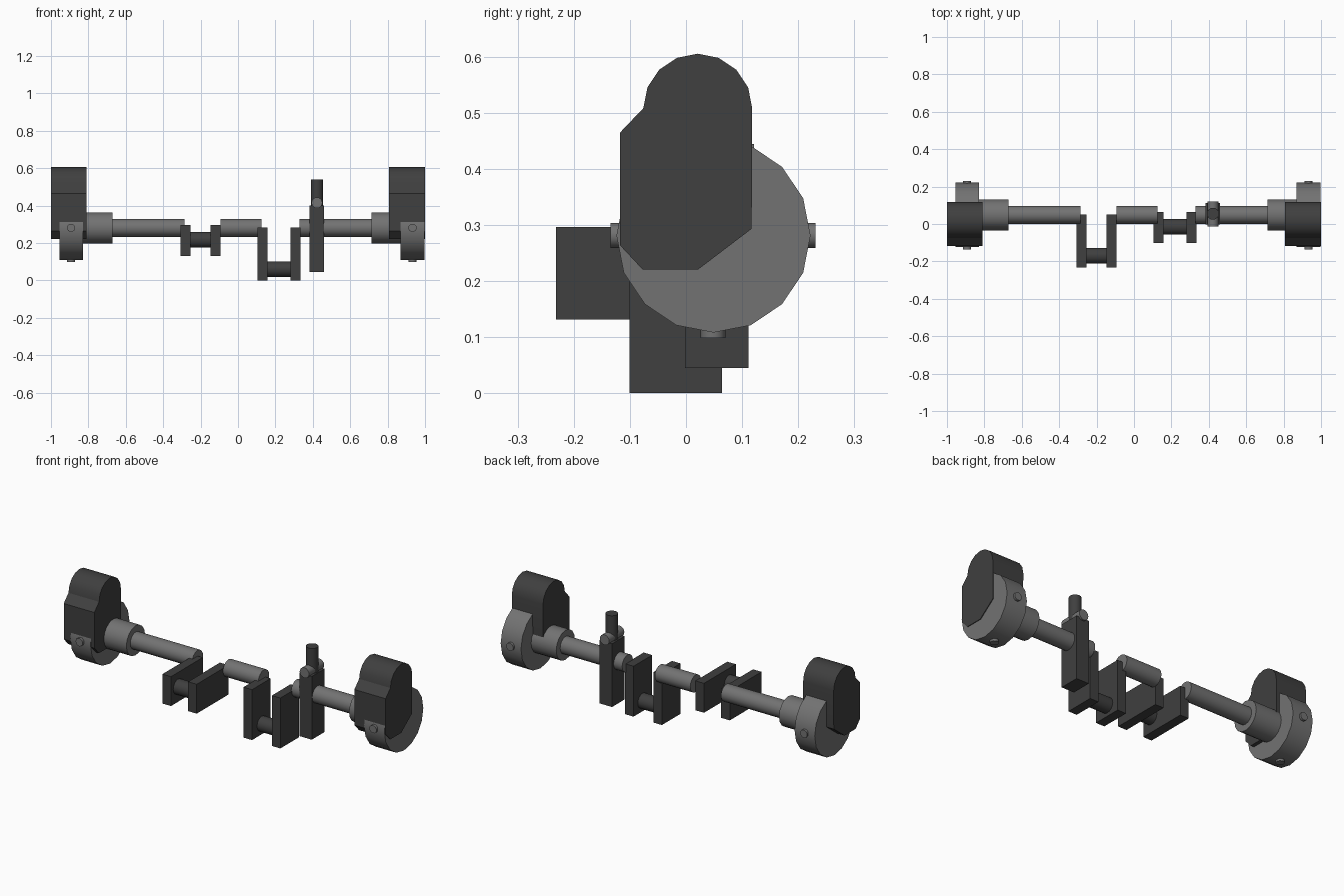
import bpy, bmesh
from math import pi, cos, sin

cube = bpy.data.objects.get("Cube")
if cube:
    bpy.data.objects.remove(cube, do_unlink=True)


def material(name, value):
    m = bpy.data.materials.new(name)
    m.use_nodes = True
    color = (value, value, value, 1)
    m.diffuse_color = color
    m.node_tree.nodes["Principled BSDF"].inputs["Base Color"].default_value = color
    return m


STEEL = material("light steel", 0.17)
IRON = material("dark iron", 0.05)
AXIS_Y, AXIS_Z = 0.049, 0.281   # main shaft axis


def finish(name, mat):
    ob = bpy.context.object
    ob.name = name
    ob.data.materials.append(mat)
    bpy.ops.object.shade_smooth_by_angle(angle=pi / 6)
    return ob


def rod(name, axis, start, end, center, radius, mat):
    """Round bar along an axis; center holds the other two coordinates in order."""
    i = "xyz".index(axis)
    loc = list(center)
    loc.insert(i, (start + end) / 2)
    rot = {"x": (0, pi / 2, 0), "y": (pi / 2, 0, 0), "z": (0, 0, 0)}[axis]
    bpy.ops.mesh.primitive_cylinder_add(vertices=16, radius=radius, depth=end - start,
                                        location=loc, rotation=rot)
    return finish(name, mat)


def block(name, x, y, z, mat):
    bpy.ops.mesh.primitive_cube_add(size=1, location=[sum(r) / 2 for r in (x, y, z)])
    bpy.context.object.scale = [r[1] - r[0] for r in (x, y, z)]
    bpy.ops.object.transform_apply(location=False, rotation=False)
    return finish(name, mat)


def plate(name, profile, x0, x1, mat):
    """Extrude a y-z profile along x."""
    bm = bmesh.new()
    face = bm.faces.new([bm.verts.new((x0, y, z)) for y, z in profile])
    new = bmesh.ops.extrude_face_region(bm, geom=[face])["geom"]
    bmesh.ops.translate(bm, vec=(x1 - x0, 0, 0),
                        verts=[v for v in new if isinstance(v, bmesh.types.BMVert)])
    bmesh.ops.recalc_face_normals(bm, faces=bm.faces)
    mesh = bpy.data.meshes.new(name)
    bm.to_mesh(mesh)
    bm.free()
    ob = bpy.data.objects.new(name, mesh)
    bpy.context.collection.objects.link(ob)
    bpy.ops.object.select_all(action="DESELECT")
    ob.select_set(True)
    bpy.context.view_layer.objects.active = ob
    return finish(name, mat)


AXIS = (AXIS_Y, AXIS_Z)

# Main shaft in three lengths, broken by the crank throws
for name, a, b in (("right", -0.69, -0.285), ("middle", -0.094, 0.126), ("left", 0.329, 0.73)):
    rod(name + "_shaft", "x", a, b, AXIS, 0.048, STEEL)

# Crank throws: two webs joined by a crank pin
throws = (
    ("front_crank", (-0.307, -0.147), (-0.232, 0.05), (0.131, 0.296), (-0.17, 0.217)),
    ("lower_crank", (0.105, 0.281), (-0.101, 0.064), (0.0, 0.283), (-0.015, 0.06)),
)
for name, webs, y, z, pin in throws:
    for i, x in enumerate(webs):
        block(f"{name}_web_{i + 1}", (x, x + 0.053), y, z, IRON)
    rod(name + "_pin", "x", webs[0] + 0.04, webs[1] + 0.01, pin, 0.042, IRON)

# Lever block with its post and cross pin
block("lever_block", (0.382, 0.46), (-0.002, 0.111), (0.045, 0.4), IRON)
rod("lever_post", "z", 0.38, 0.54, (0.422, 0.055), 0.032, IRON)
rod("lever_cross_pin", "y", -0.014, 0.121, (0.422, 0.415), 0.029, STEEL)

# End weights: rounded top above a chamfered body
arc = [(0.021 + 0.097 * cos(k * pi / 8), 0.508 + 0.097 * sin(k * pi / 8)) for k in range(9)]
weight = arc + [(-0.118, 0.464), (-0.118, 0.264), (-0.077, 0.22), (0.021, 0.22), (0.117, 0.293)]

# Each end: weight span, disk span and collar span
ends = (
    ("right", (-1.0, -0.81), (-0.955, -0.83), (-0.84, -0.67)),
    ("left", (0.806, 1.0), (0.87, 0.996), (0.714, 0.88)),
)
for side, w, d, c in ends:
    plate(side + "_weight", weight, *w, IRON)
    rod(side + "_disk", "x", *d, AXIS, 0.173, STEEL)
    rod(side + "_collar", "x", *c, AXIS, 0.083, STEEL)
    mid = sum(d) / 2
    rod(side + "_disk_bolt", "y", -0.135, 0.231, (mid, AXIS_Z), 0.022, STEEL)
    rod(side + "_lower_bolt", "z", 0.098, 0.2, (mid, 0.048), 0.022, STEEL)
